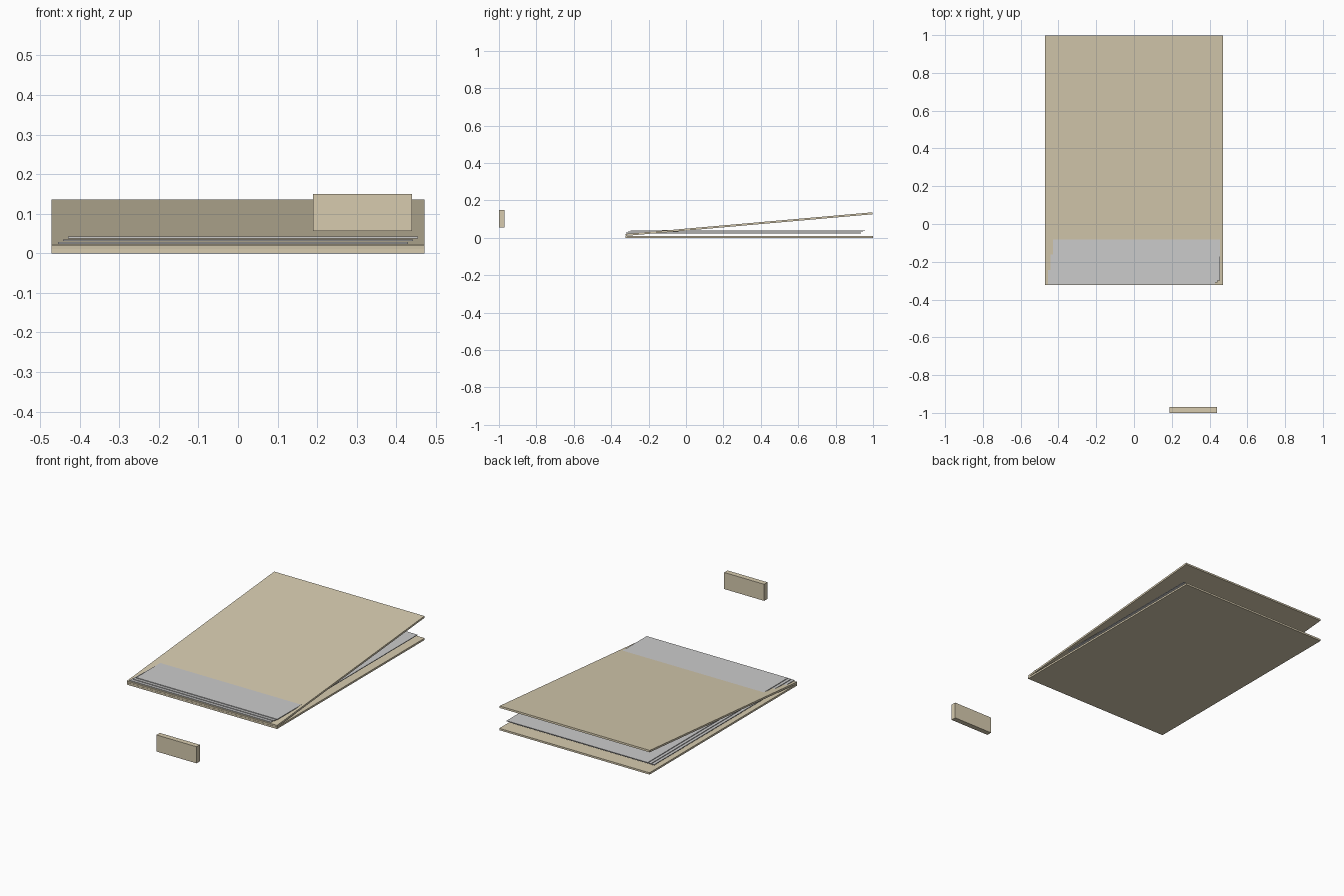
import bpy, math
from mathutils import Matrix, Vector

if "Cube" in bpy.data.objects:
    bpy.data.objects.remove(bpy.data.objects["Cube"])

card = bpy.data.materials.new("manila_card")
card.diffuse_color = (0.68, 0.60, 0.43, 1)
card.use_nodes = True
card.node_tree.nodes["Principled BSDF"].inputs["Base Color"].default_value = card.diffuse_color


def box(name, lo, hi, mat=None, tilt=0):
    """Box between two corners, optionally hinged about its lower front edge."""
    lo, hi = Vector(lo), Vector(hi)
    bpy.ops.mesh.primitive_cube_add(size=1)
    ob = bpy.context.object
    ob.name = name
    size = hi - lo
    ob.data.transform(Matrix.Diagonal((*size, 1)))
    ob.data.transform(Matrix.Translation(size / 2))
    ob.location = lo
    ob.rotation_euler.x = math.radians(tilt)
    if mat:
        ob.data.materials.append(mat)
    return ob


# Folder covers, the top one hinged open by five degrees
box("bottom_cover", (-0.471, -0.323, 0), (0.471, 0.999, 0.0105), card)
box("top_cover", (-0.471, -0.322, 0.0105), (0.471, 1.003, 0.021), card, tilt=5)

# Loose paper sheets, each shifted a little from the one below
for i in range(3):
    s, z = 0.0125 * i, 0.024 + 0.007 * i
    box(f"paper_sheet_{i + 1}", (-0.455 + s, -0.32 + 0.011 * i, z),
        (0.43 + s, 0.935 + 0.011 * i, z + 0.004))

# Index tab standing in front of the folder
box("index_tab", (0.189, -1.0, 0.056), (0.44, -0.97, 0.15), card)
